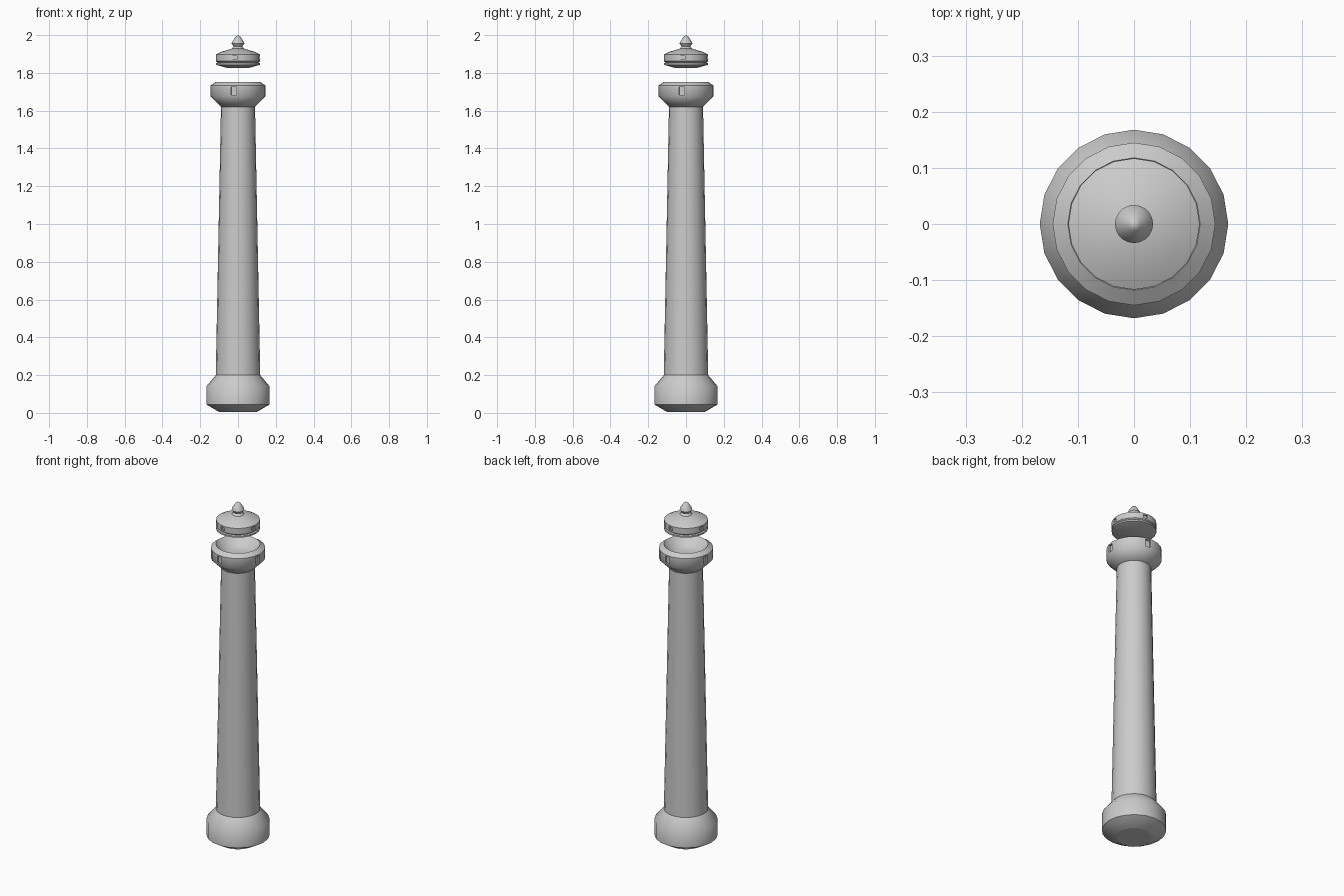
import bpy, bmesh, math

if "Cube" in bpy.data.objects:
    bpy.data.objects.remove(bpy.data.objects["Cube"])

SIDES = 20


def lathe(name, profile, slot=None):
    """Revolve (radius, z) points; slot = (low point index, width share, height share, depth)."""
    bm = bmesh.new()
    rings = []
    for r, z in profile:
        if r < 1e-5:
            rings.append([bm.verts.new((0, 0, z))])
        else:
            rings.append([bm.verts.new((r * math.cos(math.tau * i / SIDES),
                                        r * math.sin(math.tau * i / SIDES), z))
                          for i in range(SIDES)])
    walls = {}
    for k, (a, b) in enumerate(zip(rings, rings[1:])):
        for i in range(SIDES):
            j = (i + 1) % SIDES
            if len(a) == 1:
                f = bm.faces.new((a[0], b[j], b[i]))
            elif len(b) == 1:
                f = bm.faces.new((a[i], a[j], b[0]))
            else:
                f = bm.faces.new((a[i], a[j], b[j], b[i]))
            walls[k, i] = f
    # recessed slot on every fifth wall, left of each axis
    if slot:
        k, width, height, depth = slot
        for i in range(4, SIDES, 5):
            f = walls[k, i]
            f.normal_update()
            c, n = f.calc_center_median(), f.normal.copy()
            bmesh.ops.inset_individual(bm, faces=[f], thickness=0.004)
            mid = c.copy()
            side = n.cross((0, 0, 1)).normalized()
            half_w = max(abs((v.co - mid).dot(side)) for v in f.verts)
            half_h = max(abs(v.co.z - mid.z) for v in f.verts)
            for v in f.verts:
                d = v.co - mid
                s = math.copysign(width / 2, d.dot(side))
                t = math.copysign(height / 2, d.z)
                v.co = mid + side * s
                v.co.z = mid.z + t
            out = bmesh.ops.extrude_discrete_faces(bm, faces=[f])
            for g in out["faces"]:
                bmesh.ops.translate(bm, vec=-n * depth, verts=g.verts)
    bmesh.ops.recalc_face_normals(bm, faces=bm.faces)
    me = bpy.data.meshes.new(name)
    bm.to_mesh(me)
    bm.free()
    ob = bpy.data.objects.new(name, me)
    bpy.context.collection.objects.link(ob)
    bpy.context.view_layer.objects.active = ob
    ob.select_set(True)
    bpy.ops.object.shade_smooth_by_angle(angle=math.radians(50))
    ob.select_set(False)
    return ob


# rounded foot
lathe("base", [(0, 0.005), (0.085, 0.005), (0.1, 0.005), (0.168, 0.045),
               (0.168, 0.14), (0.118, 0.2), (0, 0.2)])
# tapering shaft
lathe("shaft", [(0, 0.19), (0.118, 0.19), (0.09, 1.63), (0, 1.63)])
# gallery bowl with window slots
lathe("gallery", [(0, 1.62), (0.09, 1.62), (0.145, 1.675), (0.145, 1.733), (0.118, 1.752),
                  (0.085, 1.715), (0.05, 1.70), (0, 1.70)], slot=(2, 0.03, 0.042, 0.01))
# floating lantern with grooved rim
lathe("lantern", [(0, 1.827), (0.06, 1.827), (0.117, 1.843), (0.117, 1.852), (0.108, 1.855),
                  (0.117, 1.862), (0.117, 1.897), (0.087, 1.912), (0.034, 1.928), (0, 1.93)],
      slot=(5, 0.025, 0.018, 0.008))
# pointed finial
lathe("finial", [(0, 1.925), (0.034, 1.926), (0.023, 1.94), (0.034, 1.955),
                 (0.03, 1.966), (0.012, 1.993), (0, 2.0)])
